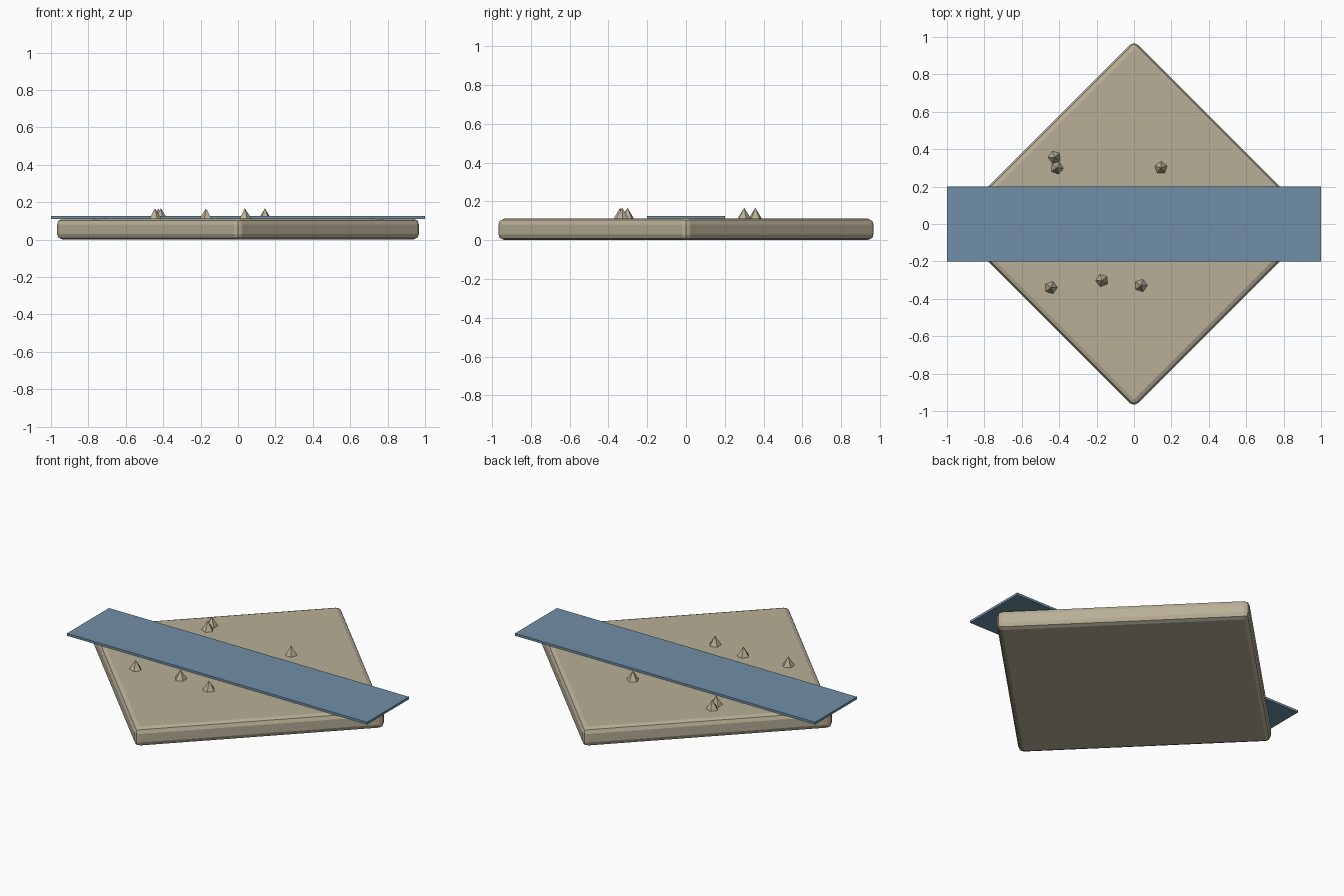
import bpy, math

if "Cube" in bpy.data.objects:
    bpy.data.objects.remove(bpy.data.objects["Cube"])


def material(name, rgb):
    m = bpy.data.materials.new(name)
    m.diffuse_color = (*rgb, 1)
    m.use_nodes = True
    m.node_tree.nodes["Principled BSDF"].inputs["Base Color"].default_value = m.diffuse_color
    return m


sand = material("sandstone", (0.48, 0.43, 0.31))
blue = material("water_blue", (0.165, 0.275, 0.385))


def box(name, size, z, mat, turn=0):
    bpy.ops.mesh.primitive_cube_add(size=1, location=(0, 0, z))
    ob = bpy.context.object
    ob.name = name
    ob.scale = size
    bpy.ops.object.transform_apply(location=False, rotation=False, scale=True)
    ob.rotation_euler.z = turn
    ob.data.materials.append(mat)
    return ob


# square ground tile, turned to a diamond, with rounded edges
tile = box("ground_tile", (1.385, 1.385, 0.112), 0.056, sand, math.radians(45))
bev = tile.modifiers.new("rounded_edges", "BEVEL")
bev.width = 0.03
bev.segments = 2

# river strip across the tile, overhanging both corners
box("river_strip", (2.0, 0.4, 0.014), 0.118, blue)

# small five-sided pointed stones: x, y, turn in degrees
stones = [(-0.425, 0.357, 20), (-0.412, 0.30, 50), (0.144, 0.30, 0),
          (-0.444, -0.34, 55), (-0.171, -0.302, 20), (0.037, -0.329, 55)]
for i, (x, y, turn) in enumerate(stones):
    bpy.ops.mesh.primitive_cone_add(vertices=5, radius1=0.038, depth=0.06,
                                    location=(x, y, 0.137),
                                    rotation=(0, 0, math.radians(turn)))
    ob = bpy.context.object
    ob.name = f"stone_{i + 1}"
    ob.data.materials.append(sand)
